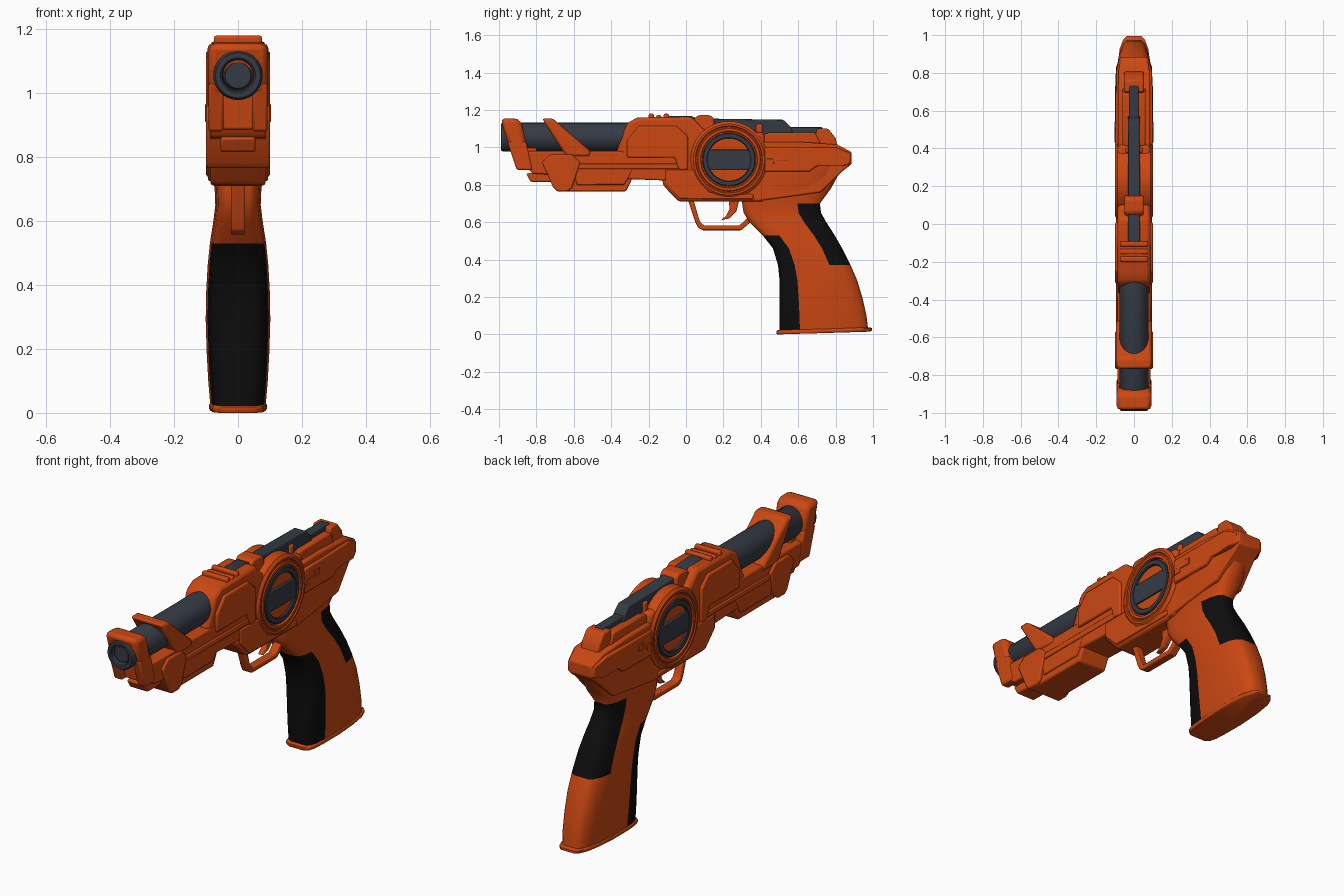
import bpy, bmesh, math
from mathutils import Vector, Matrix

old = bpy.data.objects.get("Cube")
if old:
    bpy.data.objects.remove(old, do_unlink=True)


def material(name, color):
    m = bpy.data.materials.new(name)
    m.use_nodes = True
    m.diffuse_color = (*color, 1)
    m.node_tree.nodes["Principled BSDF"].inputs["Base Color"].default_value = (*color, 1)
    return m


ORANGE = material("burnt orange", (0.6, 0.064, 0.006))
SLATE = material("dark slate", (0.036, 0.043, 0.058))
BLACK = material("rubber black", (0.004, 0.004, 0.004))


def finish(name, bm, mats, bevel=0.0, angle=35):
    bmesh.ops.recalc_face_normals(bm, faces=bm.faces)
    me = bpy.data.meshes.new(name)
    bm.to_mesh(me)
    bm.free()
    ob = bpy.data.objects.new(name, me)
    bpy.context.collection.objects.link(ob)
    for m in mats:
        me.materials.append(m)
    if bevel:
        mod = ob.modifiers.new("soft edges", "BEVEL")
        mod.width = bevel
        mod.segments = 2
        mod.limit_method = "ANGLE"
    bpy.ops.object.select_all(action="DESELECT")
    ob.select_set(True)
    bpy.context.view_layer.objects.active = ob
    bpy.ops.object.shade_smooth_by_angle(angle=math.radians(angle))
    return ob


def slab(name, pts, x0, x1, mat=ORANGE, bevel=0.008, taper=None):
    """Side profile in (y, z) extruded across x; taper = (y start, factor)."""
    bm = bmesh.new()
    face = bm.faces.new([bm.verts.new((x0, y, z)) for y, z in pts])
    out = bmesh.ops.extrude_face_region(bm, geom=[face])
    for v in out["geom"]:
        if isinstance(v, bmesh.types.BMVert):
            v.co.x = x1
    if taper:
        for v in bm.verts:
            if v.co.y > taper[0]:
                v.co.x *= taper[1]
    return finish(name, bm, [mat], bevel)


def wide(name, pts, hw, mat=ORANGE, bevel=0.008, taper=None):
    return slab(name, pts, -hw, hw, mat, bevel, taper)


def box(y0, y1, z0, z1):
    return [(y0, z0), (y1, z0), (y1, z1), (y0, z1)]


def lathe(name, profile, axis, centre, mat, segs=48):
    """Revolve (radius, distance along axis) pairs about an axis."""
    bm = bmesh.new()
    d = Vector(axis)
    vs = [bm.verts.new(d * a + Vector((0, 0, r))) for r, a in profile]
    es = [bm.edges.new(p) for p in zip(vs, vs[1:])]
    bmesh.ops.spin(bm, geom=vs + es, cent=(0, 0, 0), axis=d, angle=2 * math.pi, steps=segs)
    bmesh.ops.remove_doubles(bm, verts=bm.verts, dist=1e-4)
    bmesh.ops.translate(bm, verts=bm.verts, vec=centre)
    return finish(name, bm, [mat])


# Barrel with recessed muzzle
lathe("barrel", [(0, -.975), (.04, -.975), (.046, -.96), (.05, -.985), (.055, -.99), (.07, -.99),
                 (.077, -.98), (.077, -.25), (0, -.25)], (0, 1, 0), (0, 0, 1.055), SLATE)

# Muzzle shroud: cap over the barrel, two legs and a recessed web
wide("shroud_cap", [(-.99, 1.155), (-.9, 1.155), (-.88, 1.13), (-.845, .99), (-.945, .99)], .092, bevel=.022)
for side, s in (("left", 1), ("right", -1)):
    slab("shroud_leg_" + side, [(-.955, 1.03), (-.855, 1.03), (-.82, .88), (-.905, .88)],
         s * .045, s * .092)
wide("shroud_web", [(-.9, 1.02), (-.8, 1.02), (-.8, .885), (-.88, .885)], .05)

# Slanted band and fore end under the barrel
wide("barrel_band", [(-.77, 1.155), (-.71, 1.155), (-.69, 1.135), (-.51, .98), (-.51, .95),
                     (-.64, .95)], .095, bevel=.018)
wide("fore_rail", [(-.87, .98), (-.3, .98), (-.02, .98), (-.02, .82), (-.3, .83),
                   (-.82, .86), (-.84, .88)], .088)
wide("fore_rail_edge", box(-.6, -.02, .885, .915), .094, bevel=.005)
wide("lower_fore_grip", [(-.76, .9), (-.69, .765), (-.32, .765), (-.26, .89)], .083)
wide("fore_grip_side", [(-.6, .885), (-.585, .8), (-.33, .8), (-.285, .885)], .09, bevel=.005)
wide("front_catch", [(-.855, .86), (-.72, .88), (-.72, .815), (-.83, .815)], .055)
wide("side_hexagon", [(-.77, .92), (-.725, .962), (-.61, .962), (-.565, .92), (-.61, .78),
                      (-.635, .765), (-.69, .765), (-.71, .785)], .1)

# Main housing
wide("housing", [(-.375, .97), (-.315, 1.13), (-.26, 1.16), (.03, 1.165), (.1, 1.09), (.42, 1.08),
                 (.42, .71), (-.04, .71), (-.125, .8), (-.125, .9)], .087, bevel=.018)
wide("housing_panel", [(-.315, .945), (-.315, 1.04), (-.25, 1.115), (-.05, 1.115), (.01, 1.06),
                       (.01, .88), (-.04, .88), (-.06, .945)], .1)
wide("lower_housing_plate", [(-.11, .88), (.06, .88), (.12, .76), (.36, .75), (.36, .725),
                             (-.03, .725), (-.11, .805)], .094, bevel=.005)
for i in range(3):
    y = -.2 + i * .04
    wide("top_ridge_%d" % (i + 1), box(y, y + .028, 1.13, 1.18 - .008 * (i == 1)), .075)

# Rear frame, tapering to the back
wide("rear_frame", [(.36, 1.03), (.6, 1.03), (.81, 1.015), (.885, .975), (.885, .91), (.84, .875),
                    (.72, .76), (.36, .71)], .086, taper=(.83, .8))
wide("rear_side_rail", [(.42, 1.0), (.8, 1.0), (.882, .968), (.882, .912), (.83, .9), (.7, .9),
                        (.66, .87), (.42, .87)], .1, taper=(.83, .76))
wide("rear_side_latch", [(.43, .94), (.5, .94), (.5, .965), (.54, .965), (.54, .93),
                         (.47, .93), (.47, .91), (.43, .91)], .103, bevel=.002)
wide("rear_top", [(.4, 1.02), (.4, 1.065), (.45, 1.08), (.69, 1.08), (.72, 1.02)], .062)
wide("rear_sight", [(.68, 1.0), (.7, 1.1), (.76, 1.1), (.8, 1.05), (.81, 1.0)], .052)

# Top rail with clamps
wide("top_rail", [(-.1, 1.1), (-.1, 1.167), (.03, 1.167), (.06, 1.155), (.52, 1.148), (.56, 1.11),
                  (.58, 1.05), (.05, 1.05)], .033, SLATE, .005)
wide("rear_top_rail", box(.55, .73, 1.04, 1.108), .024, SLATE, .005)
wide("rail_clamp", [(.045, 1.06), (.045, 1.155), (.065, 1.172), (.13, 1.172), (.15, 1.155),
                    (.15, 1.06)], .05)
wide("rear_clamp", box(.375, .41, 1.04, 1.125), .045)

# Round side dials
dial = (0, .23, .935)
half = [(0, .082), (.148, .082), (.152, .1), (.166, .1), (.17, .095), (.176, .095), (.18, .1),
        (.19, .1), (.205, .088)]
lathe("dial_housing", half + [(r, -a) for r, a in reversed(half)], (1, 0, 0), dial, ORANGE, 64)
for side, s in (("left", 1), ("right", -1)):
    lathe("dial_ring_" + side, [(.114, s * .075), (.114, s * .096), (.118, s * .1), (.138, s * .1),
                                (.143, s * .096), (.143, s * .075)], (1, 0, 0), dial, SLATE, 64)
    slab("dial_bar_" + side, box(.11, .35, .882, .988), s * .075, s * .098, SLATE, .004)

# Trigger and guard
slab("trigger", [(.23, .72), (.232, .67), (.215, .635), (.185, .61), (.235, .622), (.27, .66),
                 (.285, .72)], -.016, .016, bevel=.004)
outer = [(.01, .72), (.05, .6), (.065, .57), (.09, .557), (.295, .557), (.345, .6)]
inner = [(.33, .625), (.285, .582), (.1, .582), (.083, .592), (.07, .615), (.04, .72)]
wide("trigger_guard", outer + inner, .022, bevel=.005)

# Grip: lofted cross-sections of constant proportions, rubber inserts front and back
SHAPE = [(0, .5), (.03, .74), (.1, .87), (.23, .94), (.47, 1), (.71, .95), (.87, .83), (.96, .64), (1, .42)]


def loft(name, sections, mats, rule=None, tilt=0):
    bm = bmesh.new()
    rings = []
    for z, y0, y1, hw in sections:
        pts = [(1, f, w) for f, w in SHAPE] + [(-1, f, w) for f, w in reversed(SHAPE)]
        rings.append([bm.verts.new((s * w * hw, y0 + f * (y1 - y0), z + tilt * f)) for s, f, w in pts])
    n = len(rings[0])
    fr = [f for f, w in SHAPE] + [f for f, w in reversed(SHAPE)]
    for a, b, sa, sb in zip(rings, rings[1:], sections, sections[1:]):
        for i in range(n):
            j = (i + 1) % n
            face = bm.faces.new((a[i], a[j], b[j], b[i]))
            if rule:
                face.material_index = rule((fr[i] + fr[j]) / 2, (sa[0] + sb[0]) / 2)
    bm.faces.new(rings[0])
    bm.faces.new(rings[-1])
    return finish(name, bm, mats, angle=50)


def grip_colour(f, z):
    return int((f < .23 and z < .53) or (f > .71 and .37 < z < .7))


loft("grip", [(.015, .5, .975, .086), (.1, .5, .965, .093), (.19, .5, .945, .098),
              (.29, .5, .915, .101), (.37, .492, .88, .1), (.46, .465, .835, .095),
              (.53, .41, .795, .088), (.6, .34, .75, .077), (.65, .308, .722, .071),
              (.7, .3, .716, .073), (.78, .3, .775, .086), (.9, .3, .84, .088)],
     [ORANGE, BLACK], grip_colour)
loft("grip_base", [(0, .487, .985, .086), (.006, .483, .995, .091), (.018, .483, .995, .091),
                   (.023, .49, .985, .086)], [ORANGE], tilt=.015)
